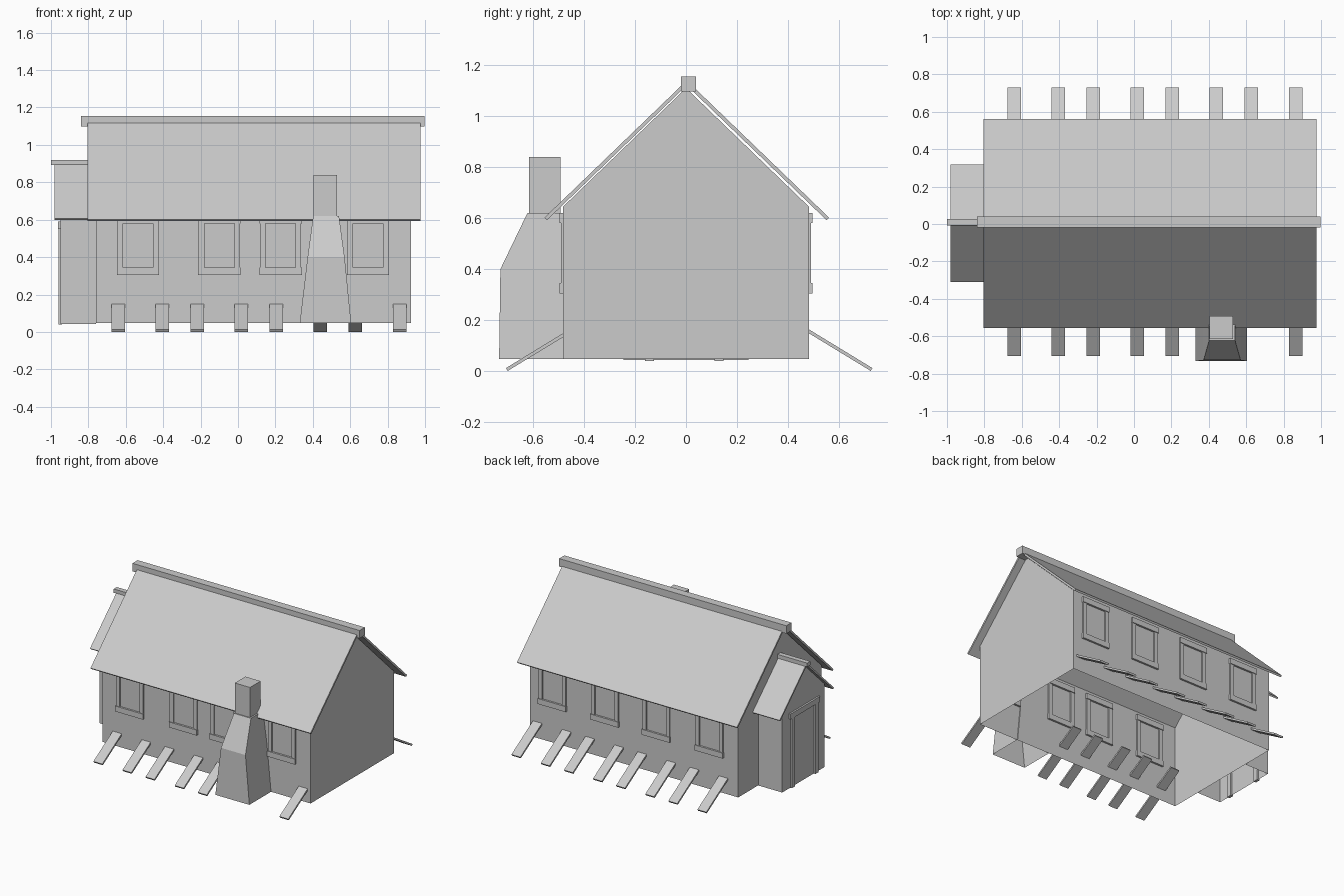
import bpy, bmesh
from math import atan2, hypot
from mathutils import Matrix, Vector

if "Cube" in bpy.data.objects:
    bpy.data.objects.remove(bpy.data.objects["Cube"])


def finish(name, bm):
    bmesh.ops.recalc_face_normals(bm, faces=bm.faces)
    me = bpy.data.meshes.new(name)
    bm.to_mesh(me)
    bm.free()
    ob = bpy.data.objects.new(name, me)
    bpy.context.collection.objects.link(ob)
    return ob


def box(name, x0, x1, y0, y1, z0, z1):
    bm = bmesh.new()
    m = Matrix.Translation(((x0 + x1) / 2, (y0 + y1) / 2, (z0 + z1) / 2)) @ \
        Matrix.Diagonal((x1 - x0, y1 - y0, z1 - z0, 1))
    bmesh.ops.create_cube(bm, size=1, matrix=m)
    return finish(name, bm)


def slab(name, x0, x1, a, b, t):
    """Sloped board running from a to b, both (y, z), with thickness t below."""
    (y0, z0), (y1, z1) = a, b
    d = Vector((0, y1 - y0, z1 - z0)).normalized()
    n = Vector((0, -d.z, d.y))
    if n.z < 0:
        n = -n
    mid = Vector(((x0 + x1) / 2, (y0 + y1) / 2, (z0 + z1) / 2)) - n * t / 2
    m = Matrix.Translation(mid) @ Matrix.Rotation(atan2(d.z, d.y), 4, 'X') @ \
        Matrix.Diagonal((x1 - x0, hypot(y1 - y0, z1 - z0), t, 1))
    bm = bmesh.new()
    bmesh.ops.create_cube(bm, size=1, matrix=m)
    return finish(name, bm)


def gable_shell(name, x0, x1, half, z0, eave, apex, ends):
    """Walls only: open below and under the roof."""
    prof = [(-half, z0), (-half, eave), (0, apex), (half, eave), (half, z0)]
    bm = bmesh.new()
    rings = [[bm.verts.new((x, y, z)) for y, z in prof] for x in (x0, x1)]
    for i in (0, 3):
        bm.faces.new((rings[0][i], rings[0][i + 1], rings[1][i + 1], rings[1][i]))
    for e in ends:
        bm.faces.new(rings[e])
    return finish(name, bm)


# main walls and porch walls
gable_shell("house_walls", -0.76, 0.925, 0.482, 0.047, 0.645, 1.11, (0, 1))
gable_shell("porch_walls", -0.95, -0.76, 0.245, 0.043, 0.65, 0.885, (0,))

# roofs and ridge beams
for side, s in (("front", -1), ("back", 1)):
    slab("roof_" + side, -0.805, 0.975, (0.003 + s * 0.558, 0.602), (0.003, 1.14), 0.014)
    slab("porch_roof_" + side, -0.98, -0.76, (0.003 + s * 0.314, 0.606), (0.003, 0.905), 0.012)
box("ridge_beam", -0.84, 0.998, -0.02, 0.04, 1.097, 1.155)
box("porch_ridge_beam", -1.0, -0.76, -0.008, 0.028, 0.892, 0.92)


# windows
def window(name, x, s):
    def part(n, x0, x1, z0, z1, d):
        ys = sorted((s * (0.482 - d), s * (0.482 + d)))
        box(name + n, x + x0, x + x1, *ys, z0, z1)
    part("_sill", -0.113, 0.113, 0.305, 0.345, 0.014)
    part("_lintel", -0.113, 0.113, 0.58, 0.62, 0.014)
    part("_left_post", -0.11, -0.08, 0.345, 0.58, 0.009)
    part("_right_post", 0.08, 0.11, 0.345, 0.58, 0.009)


for i, x in enumerate((-0.535, -0.1, 0.228, 0.695)):
    window("front_window_%d" % i, x, -1)
for i, x in enumerate((-0.53, -0.1, 0.315, 0.74)):
    window("back_window_%d" % i, x, 1)

# door frame on the porch
box("door_lintel", -0.963, -0.94, -0.175, 0.165, 0.55, 0.59)
for n, y in (("front", -0.143), ("back", 0.13)):
    box("door_post_" + n, -0.96, -0.94, y - 0.018, y + 0.018, 0.04, 0.55)

# slanted ground planks along both long walls
for i, x in enumerate((-0.64, -0.405, -0.218, 0.018, 0.205, 0.44, 0.628, 0.865)):
    slab("back_plank_%d" % i, x - 0.036, x + 0.036, (0.731, 0.012), (0.37, 0.232), 0.013)
    if i not in (5, 6):
        slab("front_plank_%d" % i, x - 0.036, x + 0.036, (-0.706, 0.012), (-0.345, 0.232), 0.013)

# chimney: tapered base open below, with a square flue on top
bm = bmesh.new()
rings = []
for x0, x1, y0, z in ((0.33, 0.605, -0.733, 0.047), (0.372, 0.57, -0.728, 0.40),
                      (0.402, 0.54, -0.622, 0.62)):
    rings.append([bm.verts.new(c) for c in ((x0, y0, z), (x1, y0, z),
                                            (x1, -0.476, z), (x0, -0.476, z))])
for a, b in zip(rings, rings[1:]):
    for i in range(4):
        j = (i + 1) % 4
        bm.faces.new((a[i], a[j], b[j], b[i]))
bm.faces.new(rings[-1])
finish("chimney_base", bm)
box("chimney_flue", 0.405, 0.528, -0.615, -0.493, 0.61, 0.84)
